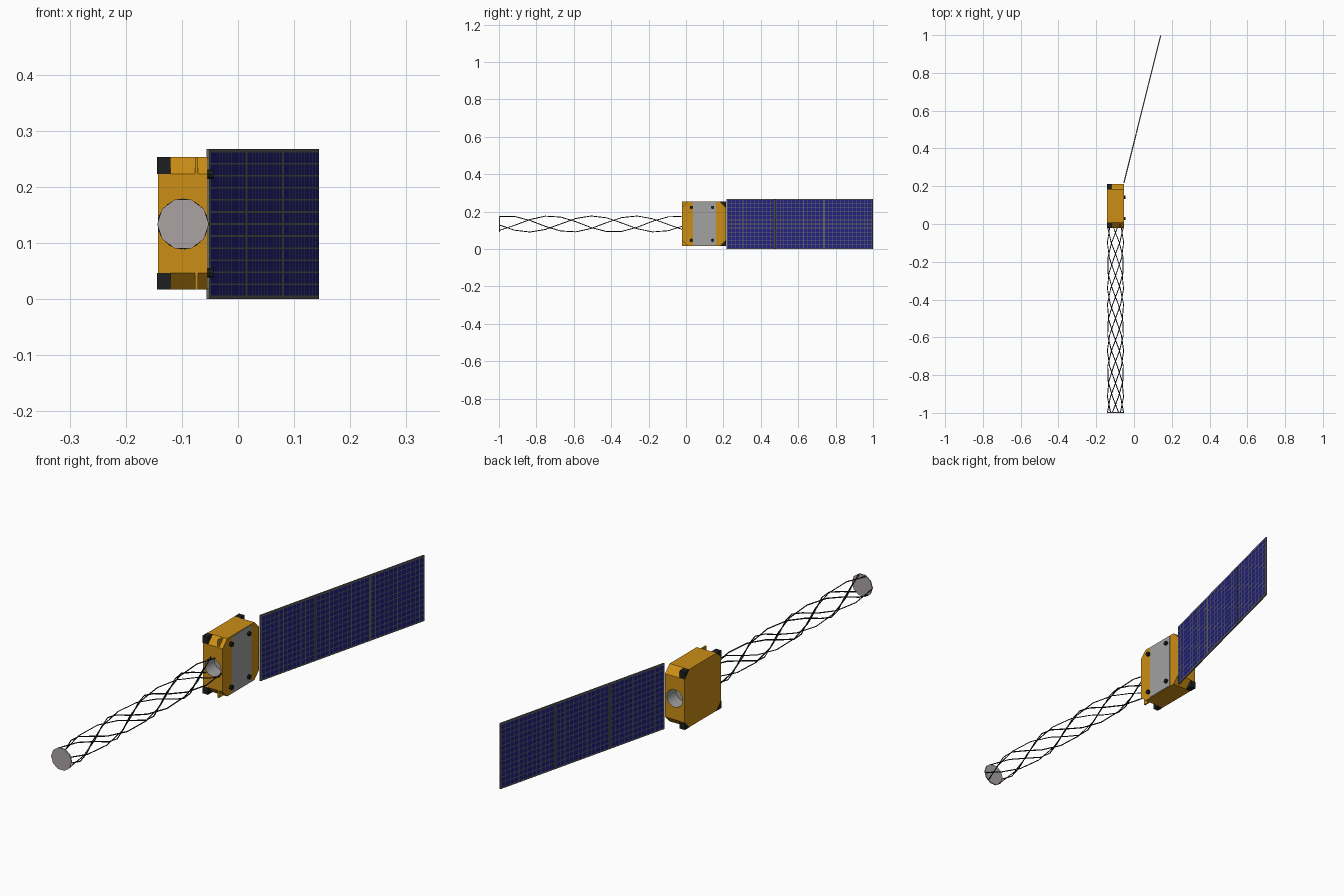
import bpy, math
from mathutils import Matrix, Vector

if "Cube" in bpy.data.objects:
    bpy.data.objects.remove(bpy.data.objects["Cube"])


def material(name, rgb):
    m = bpy.data.materials.new(name)
    m.diffuse_color = (*rgb, 1)
    m.use_nodes = True
    m.node_tree.nodes["Principled BSDF"].inputs["Base Color"].default_value = m.diffuse_color
    return m


gold = material("gold_foil", (0.60, 0.27, 0.008))
black = material("black", (0.012, 0.013, 0.014))
grey = material("grey", (0.36, 0.36, 0.36))
frame_mat = material("panel_frame", (0.13, 0.13, 0.12))
cell_mat = material("solar_cell", (0.015, 0.015, 0.22))
pale = material("pale_grey", (0.40, 0.36, 0.37))


def mesh_object(name, verts, faces, mat):
    me = bpy.data.meshes.new(name)
    me.from_pydata(verts, [], faces)
    me.materials.append(mat)
    ob = bpy.data.objects.new(name, me)
    bpy.context.collection.objects.link(ob)
    return ob


def prism(name, outline, x0, x1, mat):
    """Extrude a counter-clockwise (y, z) outline along x."""
    n = len(outline)
    verts = [(x, y, z) for x in (x0, x1) for y, z in outline]
    faces = [tuple(reversed(range(n))), tuple(range(n, 2 * n))]
    faces += [(i, (i + 1) % n, n + (i + 1) % n, n + i) for i in range(n)]
    return mesh_object(name, verts, faces, mat)


def cylinder(name, loc, r, depth, axis, sides, mat):
    rot = (math.pi / 2, 0, 0) if axis == "y" else (0, math.pi / 2, 0)
    bpy.ops.mesh.primitive_cylinder_add(vertices=sides, radius=r, depth=depth,
                                        location=loc, rotation=rot)
    ob = bpy.context.object
    ob.name = name
    ob.data.materials.append(mat)
    return ob


# Main body: box with chamfered corners in the side profile
X0, X1, Y0, Y1, Z0, Z1, C = -0.143, -0.054, -0.022, 0.213, 0.017, 0.253, 0.03
CX, CZ = -0.098, 0.134
body = prism("body", [(Y0 + C, Z0), (Y1 - C, Z0), (Y1, Z0 + C), (Y1, Z1 - C),
                      (Y1 - C, Z1), (Y0 + C, Z1), (Y0, Z1 - C), (Y0, Z0 + C)],
             X0, X1, gold)
body.data.materials.append(grey)

# Round sockets in the front and back faces
for y in (Y0, Y1):
    cutter = cylinder("socket_cutter", (CX, y, CZ), 0.036, 0.12, "y", 24, grey)
    mod = body.modifiers.new("socket", "BOOLEAN")
    mod.operation = "DIFFERENCE"
    mod.object = cutter
    mod.solver = "EXACT"
    mod.material_mode = "TRANSFER"
    bpy.context.view_layer.objects.active = body
    bpy.ops.object.modifier_apply(modifier=mod.name)
    bpy.data.objects.remove(cutter)

# Corner blocks and thin fins filling the chamfers
for y, sy in ((Y0, 1), (Y1, -1)):
    for z, sz in ((Z0, 1), (Z1, -1)):
        tri = [(y, z), (y + sy * C, z), (y, z + sz * C)]
        if sy * sz < 0:
            tri.reverse()
        prism("corner_block", tri, X0 - 0.001, -0.120, black)
        if sy > 0:
            prism("corner_fin", tri, -0.077, -0.071, gold)

# Radiator plate with four studs on the right side
prism("radiator_plate", [(0.037, Z0 + 0.002), (0.160, Z0 + 0.002),
                         (0.160, Z1 - 0.002), (0.037, Z1 - 0.002)],
      X1 - 0.002, X1 + 0.002, grey)
for y in (0.029, 0.142):
    for z in (0.047, 0.223):
        cylinder("stud", (X1 + 0.003, y, z), 0.009, 0.014, "x", 10, black)

# Boom: three strands each way round, mirrored across x
R, TURNS, STEPS, YA, YB = 0.043, 1.44, 12, -0.998, -0.015
boom = bpy.data.curves.new("boom_strands", "CURVE")
boom.dimensions = "3D"
boom.bevel_depth = 0.0024
boom.bevel_resolution = 0
boom.use_fill_caps = True
for side in (1, -1):
    for k in range(3):
        sp = boom.splines.new("POLY")
        sp.points.add(STEPS)
        for i, p in enumerate(sp.points):
            t = i / STEPS
            a = math.radians(67.5) + math.tau * (TURNS * t + k / 3)
            p.co = (CX + side * R * math.cos(a), YA + (YB - YA) * t,
                    CZ + R * math.sin(a), 1)
ob = bpy.data.objects.new("boom_strands", boom)
bpy.context.collection.objects.link(ob)
boom.materials.append(black)

# Tip plate at the end of the boom
tip = cylinder("boom_tip_plate", (CX, -0.9975, CZ), 0.046, 0.005, "y", 10, pale)
tip.rotation_euler = (math.pi / 2, math.radians(18), 0)

# Solar wing: frame in local (along, out, up) axes, turned to its place
start, end = Vector((-0.0535, 0.217, 0)), Vector((0.1415, 0.9995, 0))
length, height, T = (end - start).length, 0.268, 0.003
u = (end - start).normalized()
n = Vector((u.y, -u.x, 0))
place = Matrix(((u.x, n.x, 0, start.x), (u.y, n.y, 0, start.y),
                (0, 0, 1, 0), (0, 0, 0, 1)))
SEGS, COLS, ROWS, EDGE, GAP = 3, 12, 12, 0.005, 0.003
seg = length / SEGS
for s in range(SEGS):
    a, b = s * seg + 0.001, (s + 1) * seg - 0.001
    verts = [(x, y, z) for x in (a, b) for y in (-T, T) for z in (0, height)]
    faces = [(0, 1, 3, 2), (4, 6, 7, 5), (0, 4, 5, 1),
             (2, 3, 7, 6), (0, 2, 6, 4), (1, 5, 7, 3)]
    mesh_object("solar_panel", verts, faces, frame_mat).matrix_world = place

# Cells on both faces of every panel
verts, faces = [], []
cw, ch = (seg - 2 * EDGE) / COLS, (height - 2 * EDGE) / ROWS
for s in range(SEGS):
    for c in range(COLS):
        for r in range(ROWS):
            x0, z0 = s * seg + EDGE + c * cw + GAP / 2, EDGE + r * ch + GAP / 2
            x1, z1 = x0 + cw - GAP, z0 + ch - GAP
            for y in (T + 0.0006, -T - 0.0006):
                k = len(verts)
                verts += [(x0, y, z0), (x1, y, z0), (x1, y, z1), (x0, y, z1)]
                faces.append((k + 3, k + 2, k + 1, k) if y > 0
                             else (k, k + 1, k + 2, k + 3))
mesh_object("solar_cells", verts, faces, cell_mat).matrix_world = place
